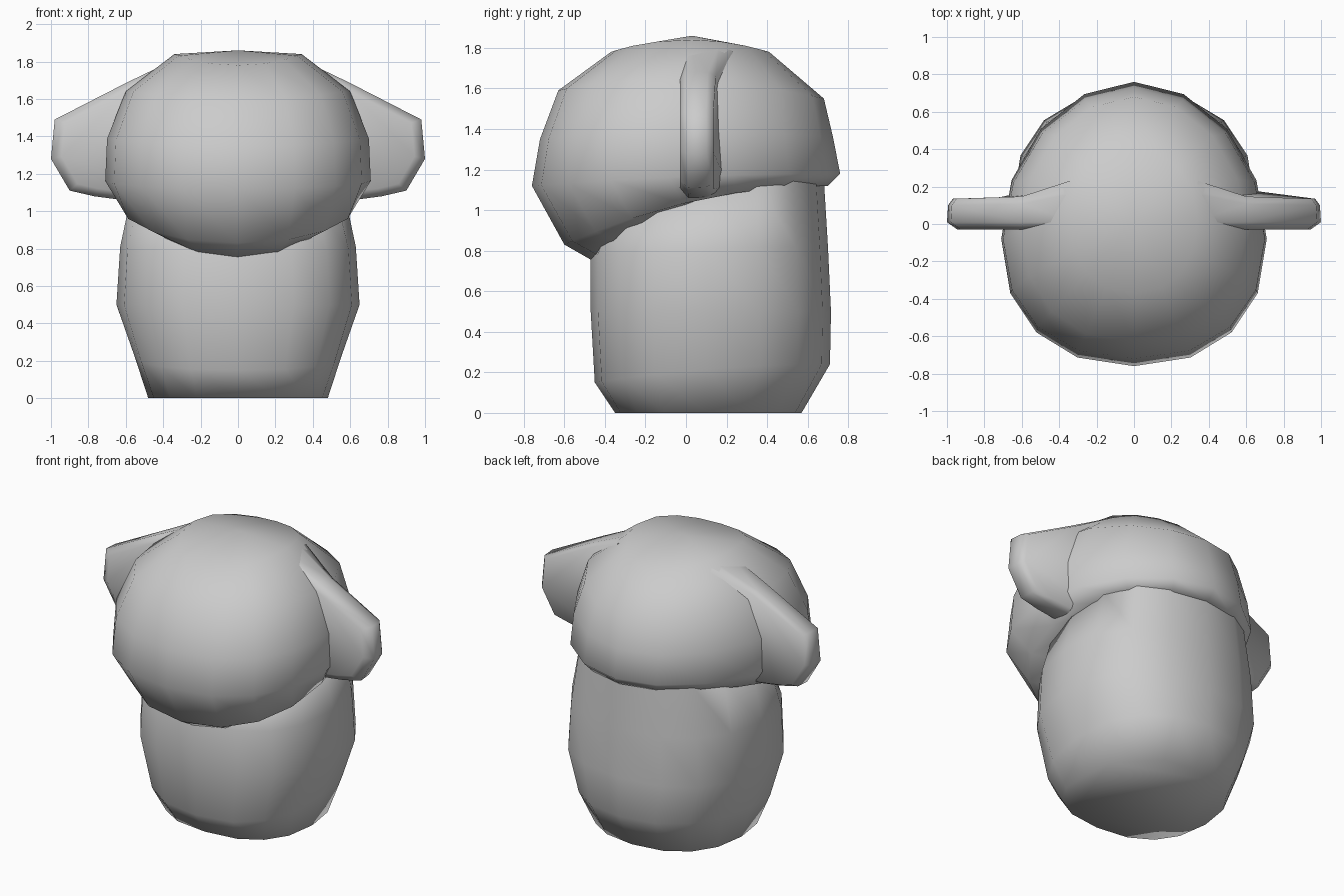
import bpy, bmesh, math

if "Cube" in bpy.data.objects:
    bpy.data.objects.remove(bpy.data.objects["Cube"])

SIDES = 16


def finish(bm, name, angle):
    bmesh.ops.recalc_face_normals(bm, faces=bm.faces)
    me = bpy.data.meshes.new(name)
    bm.to_mesh(me)
    bm.free()
    ob = bpy.data.objects.new(name, me)
    bpy.context.collection.objects.link(ob)
    bpy.ops.object.select_all(action='DESELECT')
    ob.select_set(True)
    bpy.context.view_layer.objects.active = ob
    bpy.ops.object.shade_smooth_by_angle(angle=math.radians(angle))
    return ob


def power(v, e):
    return math.copysign(abs(v) ** (2 / e), v)


def loft(name, rings, front_exp, back_exp, apex=None, angle=85):
    """Ring: z front, z back, y front, y back, half width, y of widest point, side lift."""
    bm = bmesh.new()
    loops = []
    for zf, zb, yf, yb, w, yc, lift in rings:
        loop = []
        for i in range(SIDES):
            a = 2 * math.pi * i / SIDES
            ca, sa = round(math.cos(a), 6), round(math.sin(a), 6)
            e = back_exp if ca > 0 else front_exp
            c = power(ca, e)
            x = w * power(sa, e)
            y = yc + c * ((yb - yc) if c > 0 else (yc - yf))
            t = (y - yf) / (yb - yf)
            z = zf + (zb - zf) * (1 - (1 - t) ** 2) + lift * sa * sa
            loop.append(bm.verts.new((x, y, z)))
        loops.append(loop)
    for lo, hi in zip(loops, loops[1:]):
        for i in range(SIDES):
            j = (i + 1) % SIDES
            bm.faces.new((lo[i], lo[j], hi[j], hi[i]))
    bm.faces.new(loops[0])
    if apex:
        top = bm.verts.new(apex)
        for i in range(SIDES):
            bm.faces.new((loops[-1][i], loops[-1][(i + 1) % SIDES], top))
    else:
        bm.faces.new(loops[-1])
    return finish(bm, name, angle)


# Body: rounded block with a tapered foot
loft("body", [
    (0, 0, -0.35, 0.57, 0.48, 0.10, 0),
    (0.15, 0.24, -0.45, 0.71, 0.55, 0.10, 0),
    (0.50, 0.50, -0.47, 0.715, 0.65, 0.10, 0),
    (0.78, 0.82, -0.47, 0.70, 0.63, 0.10, 0),
    (0.95, 1.15, -0.40, 0.68, 0.57, 0.10, 0),
], 2.45, 2.3)

# Head: wide dome, narrower behind, with a jaw line that rises to the back
loft("head", [
    (0.75, 1.14, -0.46, 0.60, 0.48, 0.02, 0),
    (0.83, 1.12, -0.60, 0.70, 0.63, -0.02, 0),
    (1.12, 1.18, -0.76, 0.76, 0.71, -0.08, 0),
    (1.35, 1.36, -0.72, 0.725, 0.70, -0.08, 0.03),
    (1.59, 1.55, -0.63, 0.68, 0.60, -0.02, 0.08),
    (1.78, 1.78, -0.37, 0.41, 0.34, 0.03, 0.06),
], 2.25, 1.95, apex=(0, 0.03, 1.86))

# Ears: flat slabs with a thinner outer rim, flaring backwards into the head
outline = [(0.32, 1.82), (0.60, 1.685), (0.98, 1.49), (1.00, 1.28),
           (0.90, 1.11), (0.77, 1.08), (0.62, 1.06), (0.40, 1.10)]
for side, name in ((1, "ear_left"), (-1, "ear_right")):
    bm = bmesh.new()
    layers = []
    for y, s, flare in ((-0.03, 0.86, 0), (0.01, 1, 0), (0.10, 0.985, 0.2), (0.135, 0.92, 0.3)):
        layers.append([bm.verts.new((side * (0.60 + (x - 0.60) * s),
                                     y + flare * max(0, 0.64 - x),
                                     1.37 + (z - 1.37) * s)) for x, z in outline])
    for a, b in zip(layers, layers[1:]):
        for i in range(len(outline)):
            j = (i + 1) % len(outline)
            bm.faces.new((a[i], a[j], b[j], b[i]))
    bm.faces.new(layers[0])
    bm.faces.new(layers[-1])
    finish(bm, name, 70)
